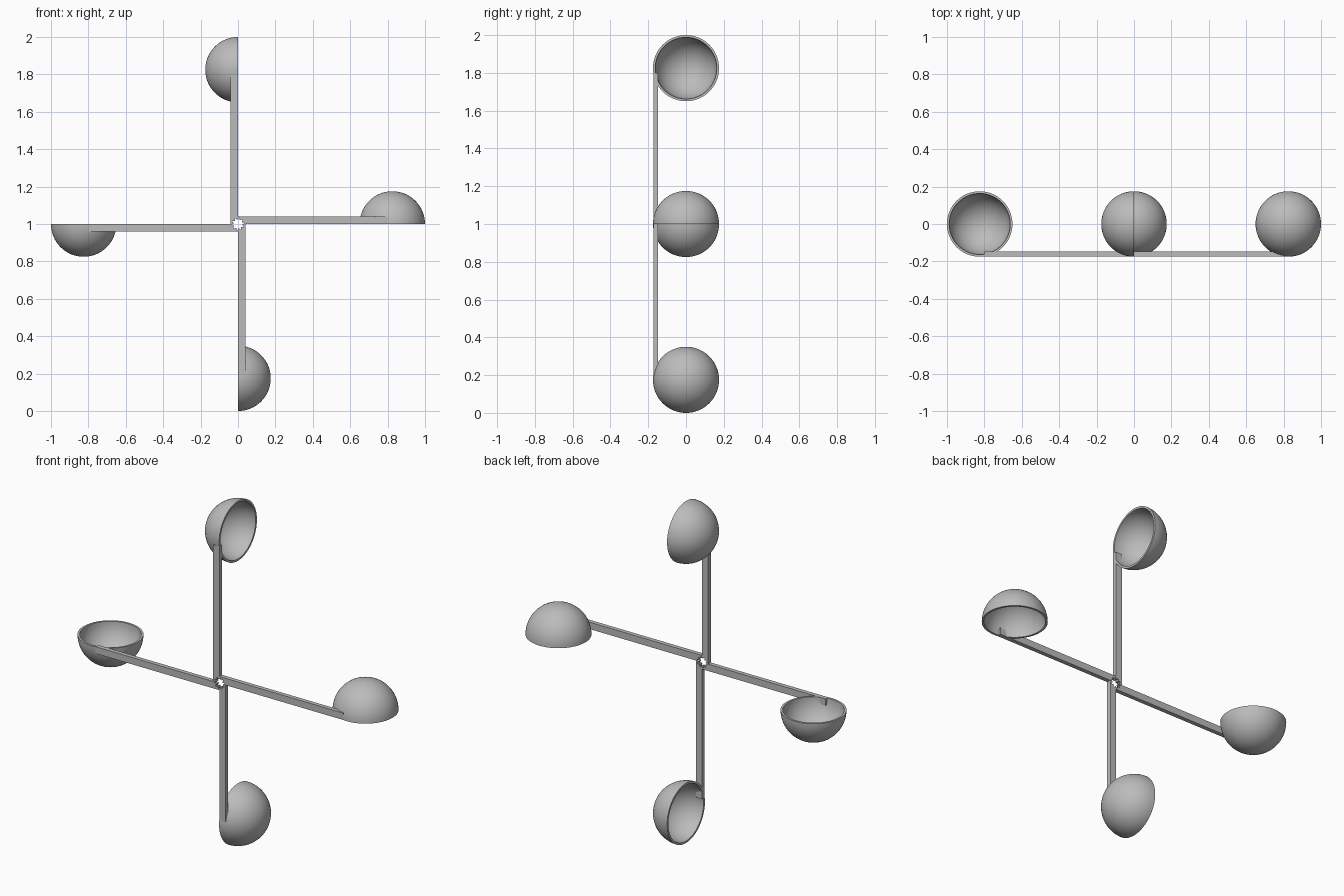
import bpy, bmesh
from math import pi, cos, sin, radians
from mathutils import Matrix, Vector

if "Cube" in bpy.data.objects:
    bpy.data.objects.remove(bpy.data.objects["Cube"])

RADIUS, WALL = 0.175, 0.012      # cup
REACH = 1.0 - RADIUS             # hub to cup centre
HUB = Vector((0, 0, 1))
FRONT, BACK = -0.173, -0.148     # arm faces

grey = bpy.data.materials.new("plain grey")
grey.use_nodes = True
grey.diffuse_color = (0.5, 0.5, 0.5, 1)
grey.node_tree.nodes["Principled BSDF"].inputs["Base Color"].default_value = (0.5, 0.5, 0.5, 1)


def make_object(name, bm):
    bmesh.ops.recalc_face_normals(bm, faces=bm.faces)
    mesh = bpy.data.meshes.new(name)
    bm.to_mesh(mesh)
    bm.free()
    mesh.materials.append(grey)
    ob = bpy.data.objects.new(name, mesh)
    bpy.context.collection.objects.link(ob)
    return ob


def prism(outline, y0, y1):
    """Extrude an xz outline along y."""
    bm = bmesh.new()
    face = bm.faces.new([bm.verts.new((x, y0, z)) for x, z in outline])
    out = bmesh.ops.extrude_face_region(bm, geom=[face])
    verts = [g for g in out["geom"] if isinstance(g, bmesh.types.BMVert)]
    bmesh.ops.translate(bm, verts=verts, vec=(0, y1 - y0, 0))
    return bm


def cup_mesh():
    """Hollow half sphere, dome up, made by spinning its wall section."""
    bm = bmesh.new()
    steps = 16
    angles = [i * pi / 2 / steps for i in range(steps + 1)]
    inner = RADIUS - WALL
    points = [(RADIUS * cos(a), RADIUS * sin(a)) for a in reversed(angles)]
    points += [(inner * cos(a), inner * sin(a)) for a in angles]
    verts = [bm.verts.new((REACH + r, 0, z)) for r, z in points]
    edges = [bm.edges.new(pair) for pair in zip(verts, verts[1:])]
    bmesh.ops.spin(bm, geom=verts + edges, cent=(REACH, 0, 0), axis=(0, 0, 1),
                   angle=2 * pi, steps=64)
    bmesh.ops.remove_doubles(bm, verts=bm.verts, dist=1e-5)
    return bm


# Splined shaft hole cutter
teeth = 10
spline = []
for i in range(teeth * 4):
    r = 0.033 if i % 4 < 2 else 0.024
    a = (i + 0.5) * 2 * pi / (teeth * 4)
    spline.append((r * cos(a), r * sin(a)))
cutter = make_object("shaft_hole_cutter", prism(spline, FRONT - 0.05, BACK + 0.05))
cutter.location = HUB
cutter.hide_render = True
cutter.hide_set(True)

# Four arms in a pinwheel, each carrying a cup
bar = [(0, 0), (0.8, 0), (0.8, 0.04), (0, 0.04)]
for i, side in enumerate(("left", "upper", "right", "lower")):
    turn = Matrix.Translation(HUB) @ Matrix.Rotation(-i * pi / 2, 4, "Y")
    arm = make_object(side + "_arm", prism(bar, FRONT, BACK))
    arm.matrix_world = turn
    hole = arm.modifiers.new("shaft hole", "BOOLEAN")
    hole.object = cutter
    hole.operation = "DIFFERENCE"
    hole.solver = "EXACT"

    cup = make_object(side + "_cup", cup_mesh())
    cup.matrix_world = turn
    bpy.ops.object.select_all(action="DESELECT")
    cup.select_set(True)
    bpy.context.view_layer.objects.active = cup
    bpy.ops.object.shade_smooth_by_angle(angle=radians(35))
